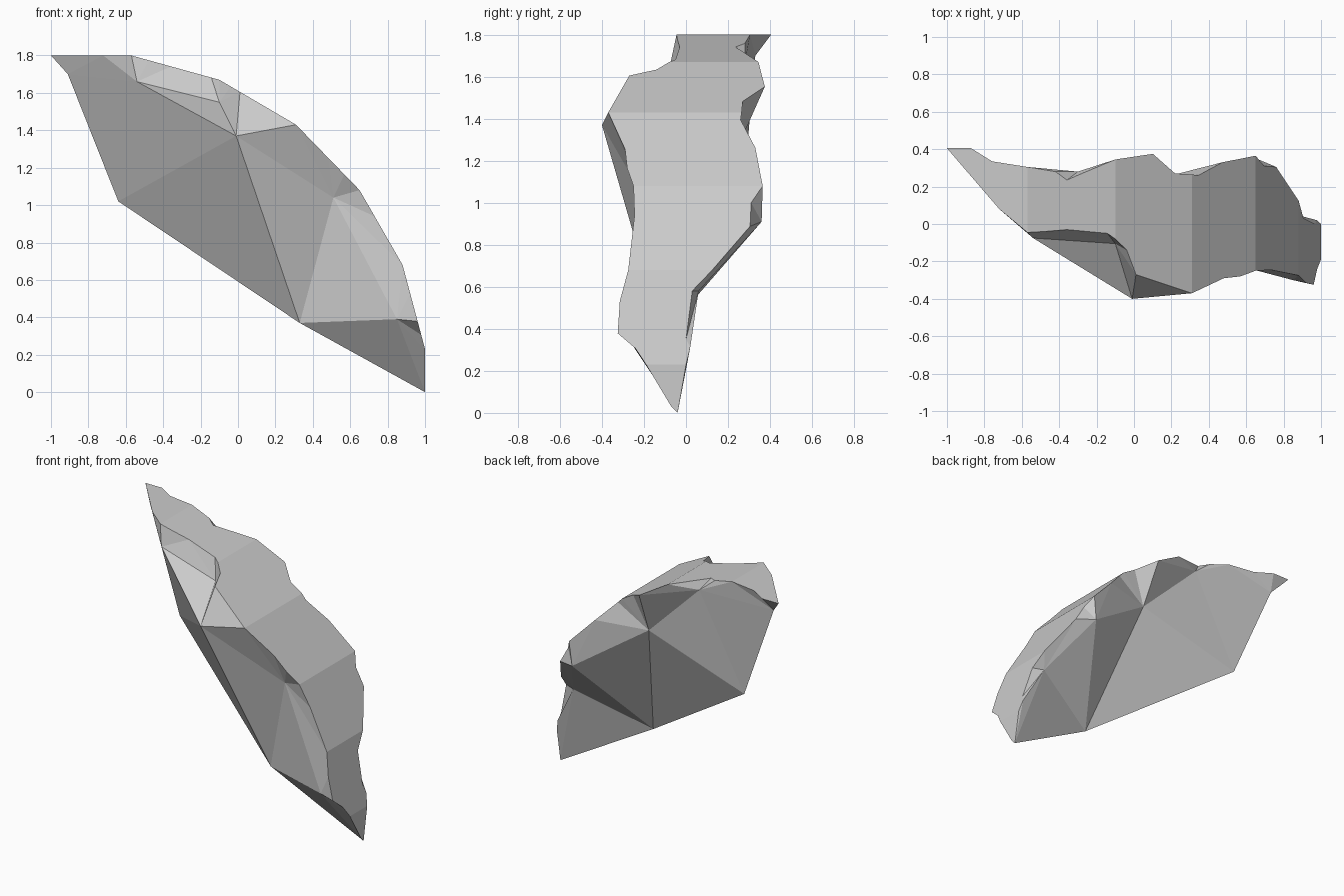
import bpy, bmesh
from mathutils import Vector

if "Cube" in bpy.data.objects:
    bpy.data.objects.remove(bpy.data.objects["Cube"])

# curved outer skin: profile in x,z running from the top left to the bottom tip
PROFILE = [(-1, 1.8), (-.57, 1.8), (-.1, 1.67), (.31, 1.43),
           (.65, 1.08), (.88, .68), (1, .23), (1, 0)]
# ragged break lines: (position along profile, y)
START, END = (0, .405), (7, -.04)
FRONT = [(.65, .08), (1, -.045), (1.2, -.04), (1.45, -.03), (1.91, -.05), (2, -.08),
         (2.15, -.14), (2.27, -.27), (3, -.37), (3.5, -.29), (3.76, -.28), (4, -.25),
         (4.35, -.245), (5, -.275), (5.33, -.315), (5.67, -.325), (5.83, -.24),
         (6, -.19), (6.87, -.07)]
BACK = [(.3, .405), (.56, .335), (1, .305), (1.32, .28), (1.45, .235), (1.57, .26),
        (2, .345), (2.49, .375), (2.78, .27), (3, .265), (3.1, .26), (3.48, .33),
        (4, .365), (4.2, .31), (4.48, .305), (5, .125), (5.22, .03), (5.73, 0),
        (5.82, .02), (6, 0), (6.7, -.05)]

bm = bmesh.new()


def on_skin(p):
    t, y = p
    i = min(int(t), 6)
    a, b = Vector(PROFILE[i]), Vector(PROFILE[i + 1])
    q = a.lerp(b, t - i)
    return bm.verts.new((q.x, y, q.y))


def face(*vs):
    vs = list(dict.fromkeys(vs))
    if len(vs) > 2:
        bm.faces.new(vs)


def zip_chains(a, b):
    """Triangulate the strip between two chains, taking the shorter diagonal."""
    i = j = 0
    while i < len(a) - 1 or j < len(b) - 1:
        step_a = j == len(b) - 1 or (i < len(a) - 1 and
                 (a[i + 1].co - b[j].co).length <= (a[i].co - b[j + 1].co).length)
        if step_a:
            face(a[i], a[i + 1], b[j])
            i += 1
        else:
            face(a[i], b[j + 1], b[j])
            j += 1


# outer skin facets
start, tip = on_skin(START), on_skin(END)
front = [(0, start)] + [(p[0], on_skin(p)) for p in FRONT] + [(7, tip)]
back = [(0, start)] + [(p[0], on_skin(p)) for p in BACK] + [(7, tip)]
for i in range(7):
    f = [v for t, v in front if i <= t <= i + 1]
    r = [v for t, v in back if i <= t <= i + 1]
    face(*f, *reversed(r))

# broken inner surface
H, C, B = [bm.verts.new(p) for p in [(-.91, .33, 1.7), (-.64, .27, 1.02), (.33, -.11, .37)]]
D, J, A, E, F = [bm.verts.new(p) for p in [
    (-.54, -.075, 1.66), (-.1, -.105, 1.55), (-.01, -.4, 1.37),
    (.51, -.21, 1.04), (.85, -.3, .39)]]
N, K, L, M = [bm.verts.new(p) for p in [
    (-.3, .28, 1.66), (.12, .24, 1.25), (.63, .36, .91), (.83, .06, .58)]]
for tri in [(H, C, D), (D, C, A), (D, A, J), (C, B, A), (B, E, A), (B, F, E), (B, tip, F),
            (H, N, C), (N, K, C), (K, B, C), (K, L, B), (L, M, B), (M, tip, B)]:
    face(*tri)

# break rims joining skin to inner surface
zip_chains([v for _, v in front], [H, D, J, A, E, F, tip])
zip_chains([v for _, v in back], [H, N, K, L, M, tip])

bmesh.ops.recalc_face_normals(bm, faces=bm.faces[:])
mesh = bpy.data.meshes.new("curved_shard")
bm.to_mesh(mesh)
bm.free()
bpy.context.collection.objects.link(bpy.data.objects.new("curved_shard", mesh))
